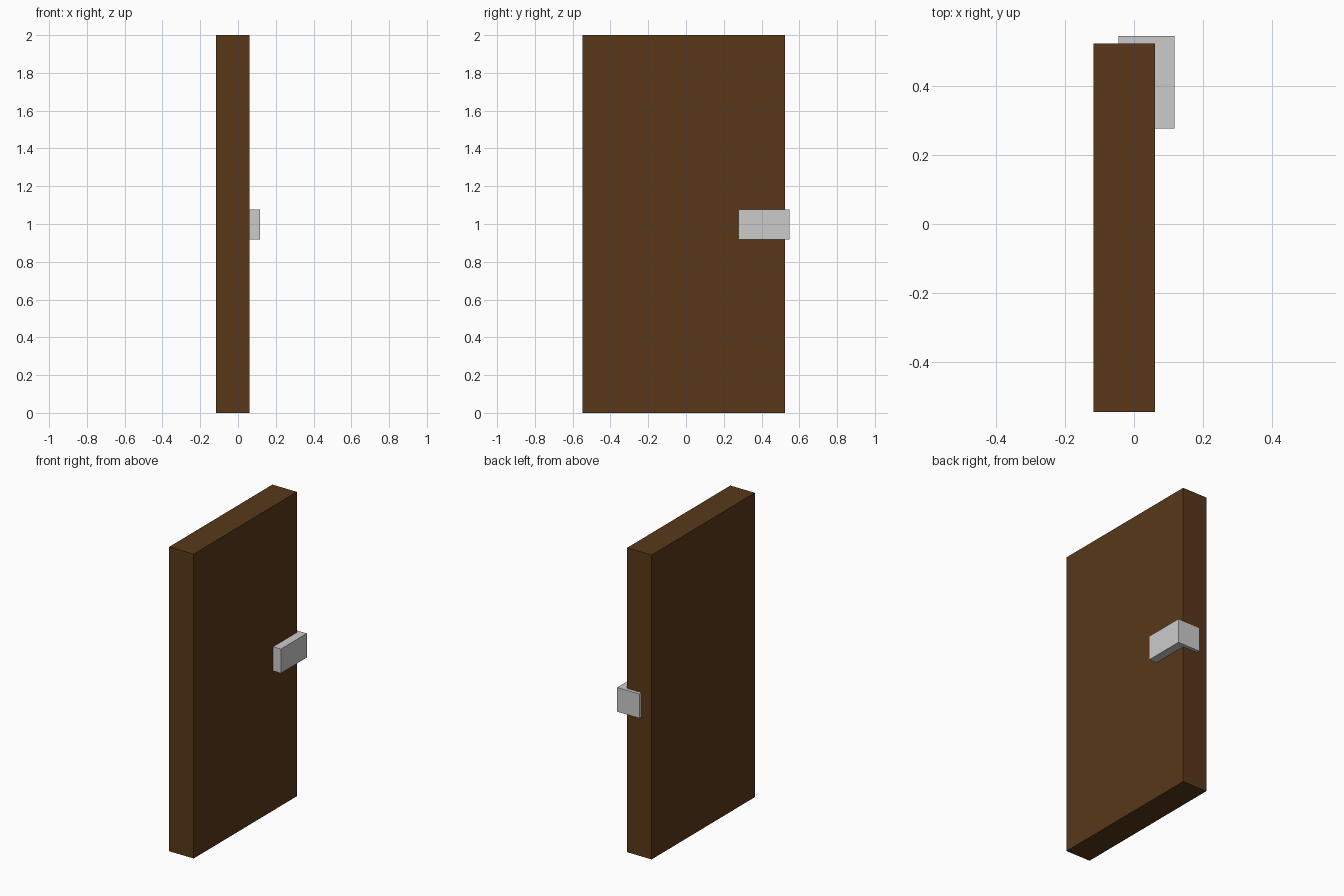
import bpy
from mathutils import Vector

if "Cube" in bpy.data.objects:
    bpy.data.objects.remove(bpy.data.objects["Cube"])


def box(name, lo, hi, color=None):
    lo, hi = Vector(lo), Vector(hi)
    bpy.ops.mesh.primitive_cube_add(size=1, location=(lo + hi) / 2)
    ob = bpy.context.object
    ob.name = name
    ob.scale = hi - lo
    bpy.ops.object.transform_apply(location=False, rotation=False, scale=True)
    if color:
        mat = bpy.data.materials.new(name + "_material")
        mat.diffuse_color = color
        mat.use_nodes = True
        mat.node_tree.nodes["Principled BSDF"].inputs["Base Color"].default_value = mat.diffuse_color
        ob.data.materials.append(mat)
    return ob


# Wooden door slab
box("door_panel", (-0.117, -0.547, 0), (0.061, 0.524, 2), (0.1, 0.04, 0.01, 1))

# Metal latch block wrapping the free edge of the door
box("latch", (-0.045, 0.278, 0.917), (0.117, 0.547, 1.076))
